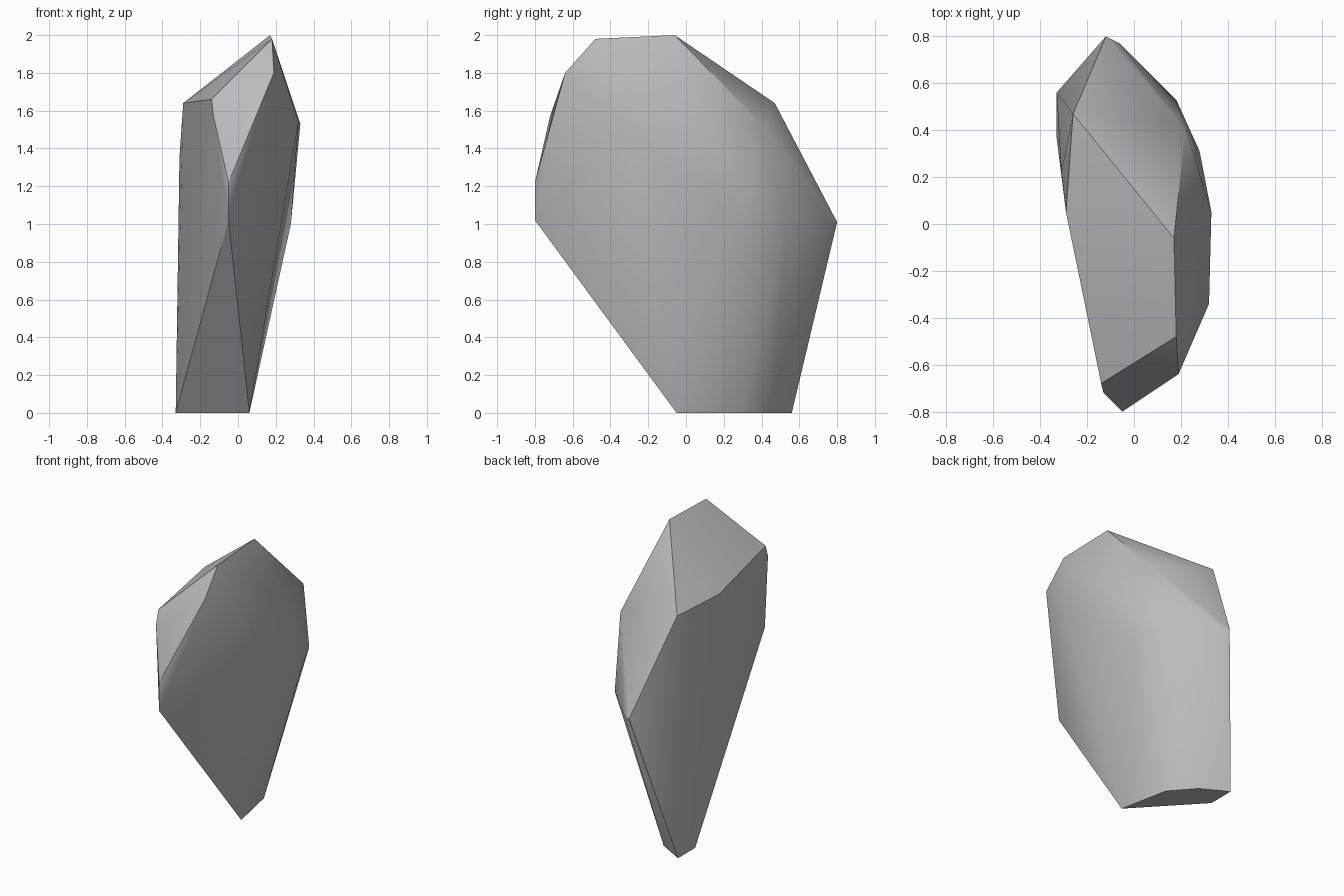
import bpy
import bmesh
import math

default_cube = bpy.data.objects.get("Cube")
if default_cube:
    bpy.data.objects.remove(default_cube, do_unlink=True)


def make_material(name, colour):
    material = bpy.data.materials.new(name)
    material.use_nodes = True
    material.diffuse_color = colour
    shader = material.node_tree.nodes["Principled BSDF"]
    shader.inputs["Base Color"].default_value = colour
    return material


def make_hull(name, corners, material, sharp_angle):
    """Wrap a tight faceted skin around the corner points."""
    bm = bmesh.new()
    for corner in corners:
        bm.verts.new(corner)
    result = bmesh.ops.convex_hull(bm, input=bm.verts[:])
    loose = [v for v in bm.verts if not v.link_faces]
    bmesh.ops.delete(bm, geom=loose, context="VERTS")
    bmesh.ops.dissolve_limit(bm, angle_limit=math.radians(1),
                             verts=bm.verts[:], edges=bm.edges[:])
    bmesh.ops.recalc_face_normals(bm, faces=bm.faces[:])
    mesh = bpy.data.meshes.new(name)
    bm.to_mesh(mesh)
    bm.free()
    mesh.materials.append(material)
    obj = bpy.data.objects.new(name, mesh)
    bpy.context.collection.objects.link(obj)
    bpy.ops.object.select_all(action="DESELECT")
    obj.select_set(True)
    bpy.context.view_layer.objects.active = obj
    bpy.ops.object.shade_smooth_by_angle(angle=math.radians(sharp_angle))
    return obj


# Flat foot the boulder stands on
foot = [(x, y, 0) for x, y in
        [(.06, -.05), (-.01, .3), (-.15, .46), (-.33, .56), (-.33, .37)]]

# Widest band around the middle
waist = [(-.12, .8, 1.01), (-.06, .77, 1.01), (.18, .53, 1.02),
         (.28, .31, 1), (-.05, -.8, 1.02), (-.05, -.8, 1.22)]

# Chipped shoulder below the top
shoulder = [(.22, .41, 1.52), (.33, .05, 1.53), (.32, -.34, 1.54),
            (-.13, -.72, 1.57), (-.14, -.68, 1.66), (-.29, .05, 1.64),
            (-.26, .47, 1.64), (-.31, .22, 1.35)]

# Narrow slanted crest
crest = [(.17, -.06, 2), (.18, -.48, 1.98), (.19, -.64, 1.8)]

stone = make_material("stone grey", (.5, .5, .5, 1))
make_hull("boulder", foot + waist + shoulder + crest, stone, 30)
